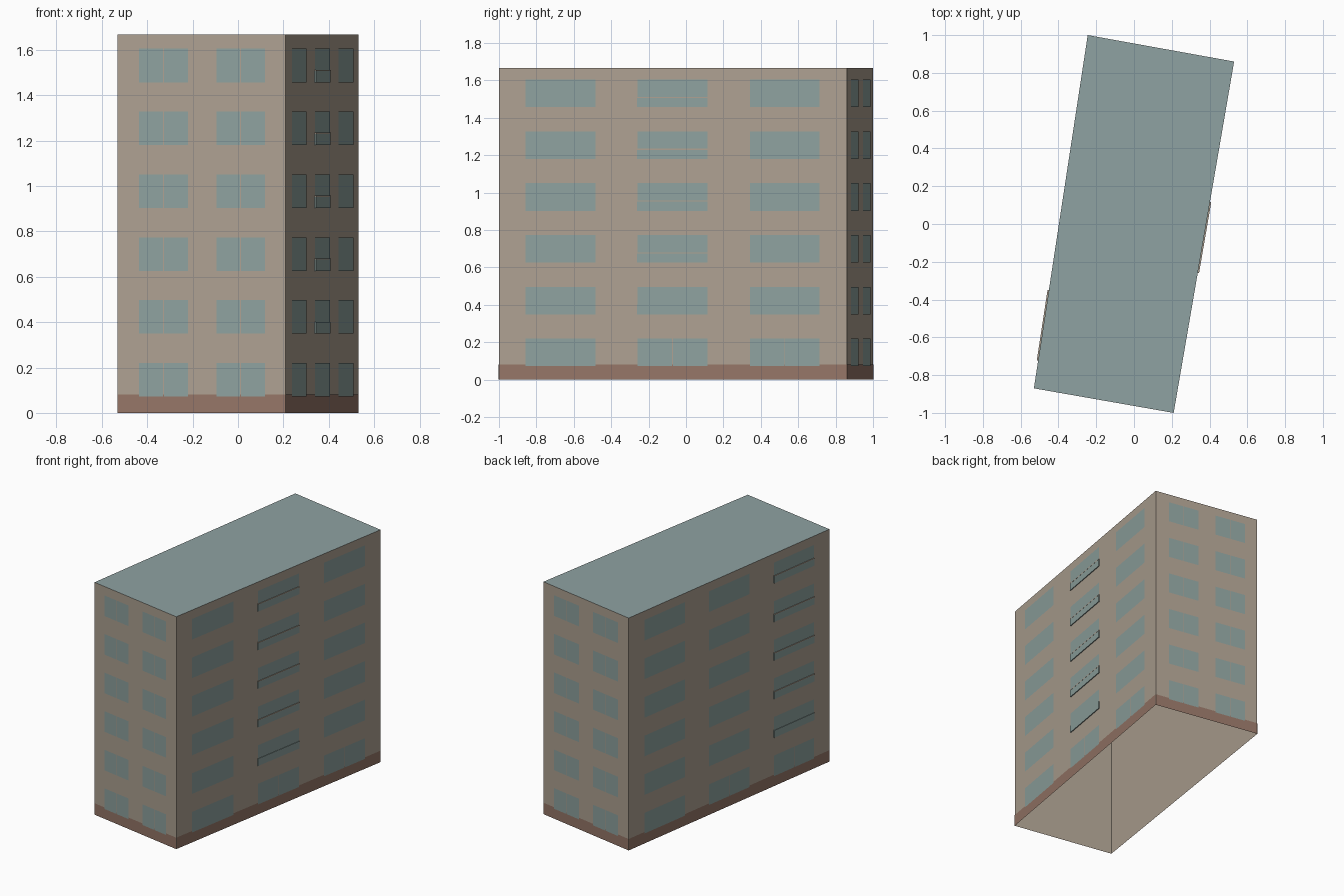
import bpy, bmesh
from mathutils import Vector

cube = bpy.data.objects.get("Cube")
if cube:
    bpy.data.objects.remove(cube, do_unlink=True)


def material(name, rgb):
    m = bpy.data.materials.new(name)
    m.use_nodes = True
    m.diffuse_color = (*rgb, 1)
    bsdf = next(n for n in m.node_tree.nodes if n.type == 'BSDF_PRINCIPLED')
    bsdf.inputs["Base Color"].default_value = (*rgb, 1)
    bsdf.inputs["Roughness"].default_value = 0.9
    return m


wall_mat = material("tan plaster", (0.42, 0.355, 0.285))
base_mat = material("brown plinth", (0.30, 0.18, 0.135))
glass_mat = material("teal glass", (0.27, 0.36, 0.345))
roof_mat = material("teal roof", (0.275, 0.36, 0.36))

# Footprint corners, counter-clockwise: front, right, back, left walls
CORNERS = [Vector(c) for c in ((-0.53, -0.87), (0.21, -1.0), (0.53, 0.86), (-0.245, 1.0))]
HEIGHT = 1.667
PLINTH = 0.082
FLOORS, PITCH, SILL, WINDOW_H = 6, 0.277, 0.072, 0.148
SHORT_COLS = ((0.128, 0.419), (0.588, 0.878))
LONG_COLS = ((0.076, 0.278), (0.398, 0.600), (0.722, 0.922))


def wall_point(side, f, z, out):
    """Point on a wall: fraction along it, height, distance outward."""
    p, q = CORNERS[side], CORNERS[(side + 1) % 4]
    d = q - p
    normal = Vector((d.y, -d.x)).normalized()
    xy = p + d * f + normal * out
    return Vector((xy.x, xy.y, z))


def quad(bm, side, f0, f1, z0, z1, out):
    spots = ((f0, z0), (f1, z0), (f1, z1), (f0, z1))
    return bm.faces.new([bm.verts.new(wall_point(side, f, z, out)) for f, z in spots])


def slab(bm, side, f0, f1, z0, z1, out):
    """Thin box standing out from the wall."""
    front = quad(bm, side, f0, f1, z0, z1, out)
    back = quad(bm, side, f0, f1, z0, z1, 0)
    a, b = list(front.verts), list(back.verts)
    for i in range(4):
        j = (i + 1) % 4
        bm.faces.new((a[j], a[i], b[i], b[j]))
    bm.faces.remove(back)


def finish(bm, name, mat):
    mesh = bpy.data.meshes.new(name)
    bm.to_mesh(mesh)
    bm.free()
    mesh.materials.append(mat)
    ob = bpy.data.objects.new(name, mesh)
    bpy.context.collection.objects.link(ob)
    return ob


# Wall shell, open underneath
bm = bmesh.new()
for side in range(4):
    quad(bm, side, 0, 1, 0, HEIGHT, 0)
bmesh.ops.remove_doubles(bm, verts=bm.verts, dist=0.0001)
finish(bm, "walls", wall_mat)

# Flat roof
bm = bmesh.new()
bm.faces.new([bm.verts.new((c.x, c.y, HEIGHT)) for c in CORNERS])
finish(bm, "roof", roof_mat)

# Plinth band round the foot of the walls
bm = bmesh.new()
for side in range(4):
    quad(bm, side, 0, 1, 0, PLINTH, 0.0015)
finish(bm, "plinth", base_mat)

# Windows, with a narrow slit where a pane is divided
for side, wall in enumerate(("front", "right", "back", "left")):
    long_wall = side % 2 == 1
    bm = bmesh.new()
    for floor in range(FLOORS):
        z = SILL + floor * PITCH
        for col, (f0, f1) in enumerate(LONG_COLS if long_wall else SHORT_COLS):
            if not long_wall or (floor == 0 and col > 0):
                mid, gap = (f0 + f1) / 2, 0.0012 if long_wall else 0.003
                panes = ((f0, mid - gap), (mid + gap, f1))
            else:
                panes = ((f0, f1),)
            for a, b in panes:
                quad(bm, side, a, b, z, z + WINDOW_H, 0.003)
    finish(bm, wall + "_windows", glass_mat)

# Shallow balcony fronts with a thin rail, one column on each long wall
for side, col, wall in ((1, 1, "right"), (3, 2, "left")):
    f0, f1 = LONG_COLS[col]
    fronts, rails = bmesh.new(), bmesh.new()
    for floor in range(1, FLOORS):
        z = SILL + floor * PITCH
        slab(fronts, side, f0, f1, z, z + 0.052, 0.006)
        if floor > 1:
            slab(rails, side, f0, f1, z + 0.049, z + 0.055, 0.007)
    finish(fronts, wall + "_balcony_fronts", glass_mat)
    finish(rails, wall + "_balcony_rails", wall_mat)
